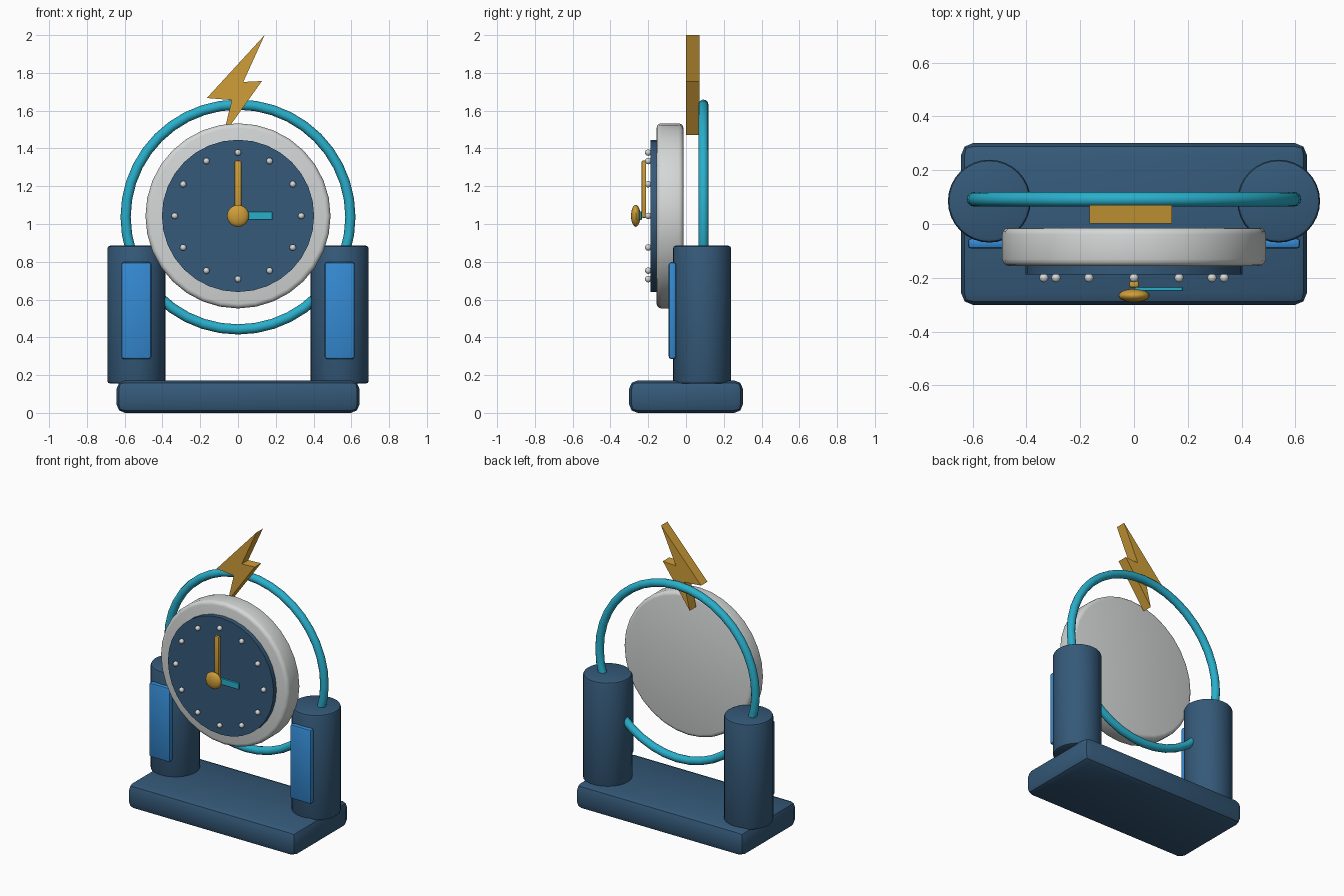
import bpy, bmesh, math
from mathutils import Matrix

if "Cube" in bpy.data.objects:
    bpy.data.objects.remove(bpy.data.objects["Cube"])

CZ = 1.043  # height of the clock centre


def material(name, rgb):
    m = bpy.data.materials.new(name)
    m.diffuse_color = (*rgb, 1)
    m.use_nodes = True
    m.node_tree.nodes["Principled BSDF"].inputs["Base Color"].default_value = m.diffuse_color
    return m


NAVY = material("navy", (0.035, 0.1, 0.19))
BLUE = material("bright blue", (0.035, 0.255, 0.65))
TEAL = material("teal", (0.022, 0.43, 0.6))
GOLD = material("gold", (0.62, 0.34, 0.04))
WHITE = material("pale grey", (0.66, 0.68, 0.68))


def finish(obj, name, mat, bevel=0.0, segments=2, smooth=True):
    obj.name = name
    obj.data.materials.append(mat)
    bpy.ops.object.select_all(action='DESELECT')
    obj.select_set(True)
    bpy.context.view_layer.objects.active = obj
    bpy.ops.object.transform_apply(location=False, rotation=True, scale=True)
    if bevel:
        mod = obj.modifiers.new("Bevel", 'BEVEL')
        mod.width, mod.segments, mod.limit_method = bevel, segments, 'ANGLE'
        bpy.ops.object.modifier_apply(modifier=mod.name)
    if smooth:
        bpy.ops.object.shade_smooth_by_angle(angle=math.radians(35))
    return obj


def box(name, mat, lo, hi, bevel, segments=2):
    bpy.ops.mesh.primitive_cube_add(size=1, location=[(a + b) / 2 for a, b in zip(lo, hi)])
    obj = bpy.context.object
    obj.scale = [b - a for a, b in zip(lo, hi)]
    return finish(obj, name, mat, bevel, segments)


def cylinder(name, mat, radius, depth, loc, bevel=0.0, facing_front=False, sides=32, segments=2):
    rot = (math.pi / 2, 0, 0) if facing_front else (0, 0, 0)
    bpy.ops.mesh.primitive_cylinder_add(vertices=sides, radius=radius, depth=depth,
                                        location=loc, rotation=rot)
    return finish(bpy.context.object, name, mat, bevel, segments)


# Base slab
box("base", NAVY, (-0.643, -0.301, 0), (0.643, 0.301, 0.172), 0.045)

# Pillars with front panels
for side, x in (("left", -0.538), ("right", 0.538)):
    cylinder(side + "_pillar", NAVY, 0.154, 0.73, (x, 0.085, 0.52), 0.015)
    box(side + "_panel", BLUE, (x - 0.08, -0.092, 0.285), (x + 0.08, -0.052, 0.798), 0.014)

# Hoop behind the clock
bpy.ops.mesh.primitive_torus_add(major_radius=0.595, minor_radius=0.027, major_segments=40,
                                 minor_segments=12, location=(0, 0.092, 1.037),
                                 rotation=(math.pi / 2, 0, 0))
finish(bpy.context.object, "hoop", TEAL)

# Clock case and dial
cylinder("clock_case", WHITE, 0.49, 0.142, (0, -0.085, CZ), 0.025, True, 32, 3)
cylinder("clock_dial", NAVY, 0.403, 0.05, (0, -0.163, CZ), 0, True)

# Hour dots
bm = bmesh.new()
for i in range(12):
    a = math.radians(30 * i)
    pos = Matrix.Translation((0.335 * math.sin(a), -0.2, CZ + 0.335 * math.cos(a)))
    bmesh.ops.create_uvsphere(bm, u_segments=12, v_segments=8, radius=0.017, matrix=pos)
mesh = bpy.data.meshes.new("hour_dots")
bm.to_mesh(mesh)
bm.free()
dots = bpy.data.objects.new("hour_dots", mesh)
bpy.context.collection.objects.link(dots)
finish(dots, "hour_dots", WHITE)

# Hands and hub
box("minute_hand", GOLD, (-0.018, -0.236, CZ - 0.01), (0.018, -0.211, CZ + 0.292), 0.007)
box("hour_hand", TEAL, (0, -0.25, CZ - 0.023), (0.182, -0.234, CZ + 0.023), 0.003, 1)
bpy.ops.mesh.primitive_uv_sphere_add(segments=20, ring_count=12, radius=0.058,
                                     location=(0, -0.266, CZ))
bpy.context.object.scale = (1, 0.43, 1)
finish(bpy.context.object, "hub", GOLD)

# Lightning bolt, an extruded outline
outline = [(0.141, 2.0), (0.028, 1.752), (0.127, 1.757), (-0.078, 1.47),
           (-0.033, 1.656), (-0.165, 1.667)]
bm = bmesh.new()
face = bm.faces.new([bm.verts.new((x, 0.001, z)) for x, z in outline])
side = bmesh.ops.extrude_face_region(bm, geom=[face])["geom"]
bmesh.ops.translate(bm, vec=(0, 0.07, 0),
                    verts=[v for v in side if isinstance(v, bmesh.types.BMVert)])
bmesh.ops.recalc_face_normals(bm, faces=bm.faces)
mesh = bpy.data.meshes.new("lightning_bolt")
bm.to_mesh(mesh)
bm.free()
bolt = bpy.data.objects.new("lightning_bolt", mesh)
bpy.context.collection.objects.link(bolt)
finish(bolt, "lightning_bolt", GOLD, smooth=False)
